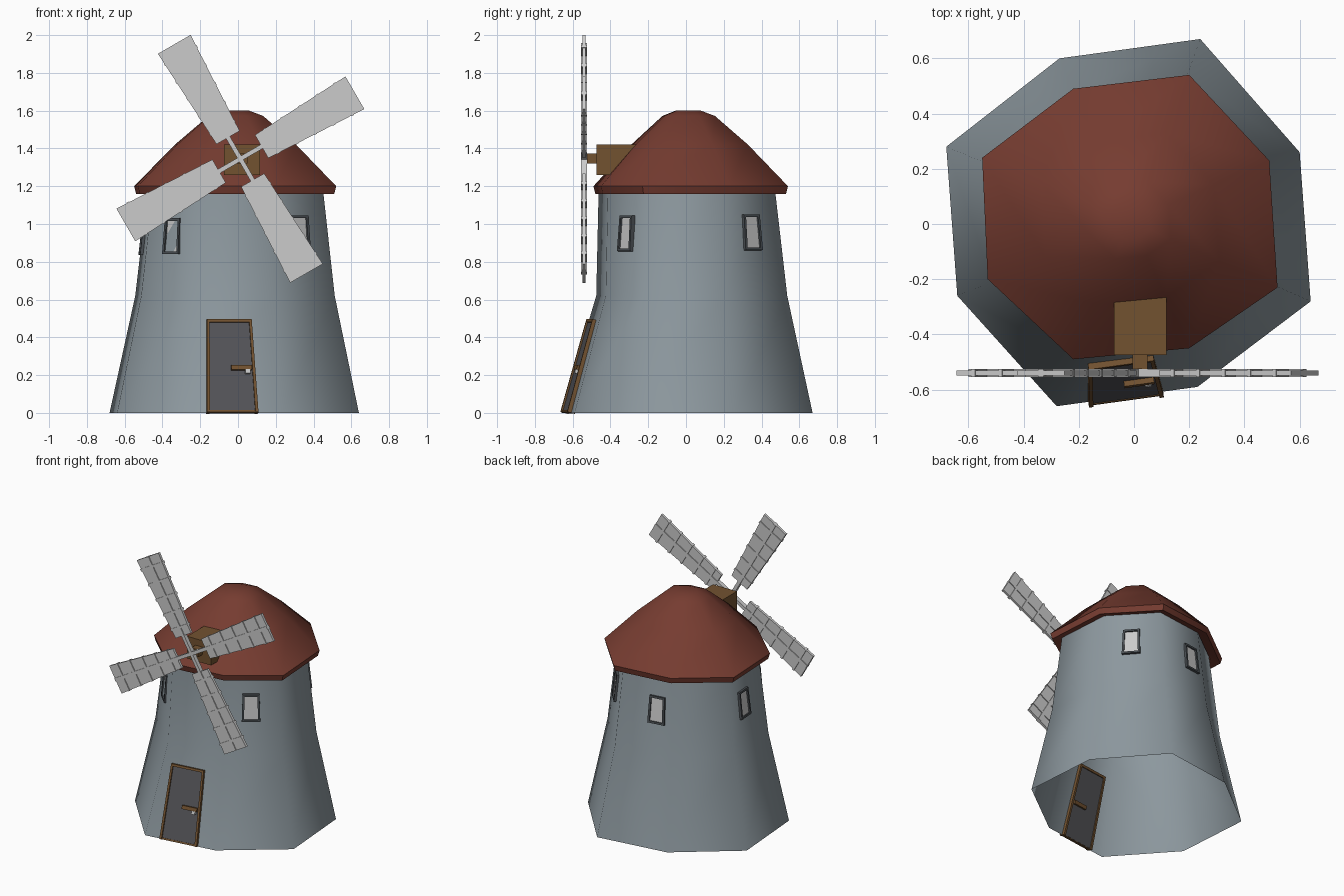
import bpy, bmesh, math
from mathutils import Vector, Matrix

if "Cube" in bpy.data.objects:
    bpy.data.objects.remove(bpy.data.objects["Cube"])

def material(name, rgb):
    m = bpy.data.materials.new(name)
    m.diffuse_color = (*rgb, 1)
    m.use_nodes = True
    m.node_tree.nodes["Principled BSDF"].inputs["Base Color"].default_value = m.diffuse_color
    return m

STONE = material("stone", (0.27, 0.32, 0.35))
RED = material("roof_red", (0.18, 0.045, 0.03))
WOOD = material("wood", (0.17, 0.085, 0.03))
DARK = material("dark_grey", (0.09, 0.09, 0.10))
FRAME = material("frame_grey", (0.07, 0.08, 0.09))
PALE = material("pale", (0.6, 0.6, 0.6))

def finish(bm, name, mat, smooth=False):
    bmesh.ops.recalc_face_normals(bm, faces=bm.faces)
    me = bpy.data.meshes.new(name)
    bm.to_mesh(me)
    bm.free()
    me.materials.append(mat)
    for p in me.polygons:
        p.use_smooth = smooth
    ob = bpy.data.objects.new(name, me)
    bpy.context.collection.objects.link(ob)
    return ob

def loft(rings, name, mat, cap=False):
    bm = bmesh.new()
    vr = [[bm.verts.new(p) for p in r] for r in rings]
    for a, b in zip(vr, vr[1:]):
        n = len(a)
        for i in range(n):
            bm.faces.new((a[i], a[(i + 1) % n], b[(i + 1) % n], b[i]))
    if cap:
        bm.faces.new(vr[-1])
    return finish(bm, name, mat, True)

def boxes(name, mat, M, parts, taper=0.0):
    """Boxes (x0,x1, y0,y1, n0,n1) in a local frame; width grows with y by taper."""
    bm = bmesh.new()
    for x0, x1, y0, y1, n0, n1 in parts:
        v = [bm.verts.new(M @ Vector((x * (1 + taper * y), y, n)))
             for n in (n0, n1) for y in (y0, y1) for x in (x0, x1)]
        for f in ((0, 1, 3, 2), (4, 5, 7, 6), (0, 1, 5, 4), (2, 3, 7, 6), (0, 2, 6, 4), (1, 3, 7, 5)):
            bm.faces.new([v[i] for i in f])
    return finish(bm, name, mat)

def frame(origin, right, up):
    right = right.normalized()
    n = right.cross(up).normalized()
    up = n.cross(right)
    M = Matrix((right, up, n)).transposed().to_4x4()
    M.translation = origin
    return M

# Tower: slightly crooked octagon, waisted, open below
BASE = [(-.28, -.66), (.23, -.59), (.64, -.28), (.60, .26),
        (.24, .67), (-.27, .60), (-.68, .28), (-.64, -.26)]
rings = []
for z, s, front in ((0, 1, 1), (.62, .80, .72), (1.2, .70, .70)):
    rings.append([Vector((x * s, y * (front if i < 2 else s), z))
                  for i, (x, y) in enumerate(BASE)])
loft(rings, "tower", STONE)

def wall_point(i, t, z):
    k = 0 if z < .62 else 1
    a, b = rings[k], rings[k + 1]
    f = (z - a[0].z) / (b[0].z - a[0].z)
    j = (i + 1) % 8
    return a[i].lerp(a[j], t).lerp(b[i].lerp(b[j], t), f)

def wall_frame(i, t, z, dz):
    p = wall_point(i, t, z)
    return frame(p, wall_point(i, t + .1, z) - p, wall_point(i, t, z + dz) - p)

# Roof: eight-sided cap with a thin lip
EAVES = [(-.22, -.49), (.20, -.45), (.52, -.23), (.49, .23),
         (.20, .54), (-.22, .49), (-.55, .24), (-.53, -.20)]
c = Vector((-.01, .01))
roof = []
for s, z in ((.86, 1.18), (.98, 1.16), (1, 1.20), (.60, 1.42), (.27, 1.572), (.13, 1.6)):
    roof.append([(*(c + (Vector(p) - c) * s), z) for p in EAVES])
ob = loft(roof, "roof", RED, True)
bpy.context.view_layer.objects.active = ob
ob.select_set(True)
bpy.ops.object.shade_smooth_by_angle(angle=math.radians(50))

# Door with wooden frame and handle
D = wall_frame(0, .49, 0, .48)
boxes("door_frame", WOOD, D, [(-.137, -.121, 0, .51, -.02, .022), (.121, .137, 0, .51, -.02, .022),
                              (-.137, .137, .494, .51, -.02, .022), (-.137, .137, 0, .012, -.01, .015)], -.25)
boxes("door", DARK, D, [(-.121, .121, .005, .495, -.012, .012)], -.25)
boxes("door_handle", WOOD, D, [(0, .11, .23, .255, .01, .032), (.0, .11, .23, .255, -.03, -.01)])
boxes("door_latch", PALE, D, [(.075, .10, .21, .232, .01, .035)])

# Windows: wall side, position along it, height
for k, (i, t, z) in enumerate(((7, .5, .935), (1, .5, .95), (3, .5, .955), (4, .72, .93), (6, .38, .93))):
    W = wall_frame(i, t, z, .1)
    w, h, b = .058, .095, .014
    boxes(f"window_frame_{k}", FRAME, W,
          [(-w, -w + b, -h, h, -.015, .016), (w - b, w, -h, h, -.015, .016),
           (-w, w, h - b, h, -.015, .016), (-w, w, -h, -h + b, -.015, .016)], -.5)
    boxes(f"window_pane_{k}", PALE, W, [(-w + b, w - b, -h + b, h - b, -.008, .006)], -.5)

# Sail housing and shaft
H = frame(Vector((.022, 0, 1.34)), Vector((1, 0, 0)), Vector((0, 0, 1)))
boxes("sail_housing", WOOD, H, [(-.095, .095, -.08, .08, .26, .475)])
boxes("sail_shaft", WOOD, H, [(-.027, .027, -.02, .034, .46, .525)])

# Four tapered lattice sails
for k in range(4):
    a = math.radians(30 + 90 * k)
    up = Vector((math.cos(a), 0, math.sin(a)))
    right = Vector((math.sin(a), 0, -math.cos(a)))
    S = frame(Vector((.0125, -.54, 1.345)), right, up)
    boxes(f"sail_cloth_{k}", PALE, S, [(-.064, .064, .13, .70, -.009, .009)], .8)
    bars = [(-.066, .066, y - .008, y + .008, -.015, .015)
            for y in (.19, .30, .41, .52, .63)]
    boxes(f"sail_bars_{k}", PALE, S, bars, .8)
    boxes(f"sail_arm_{k}", PALE, S, [(-.012, .012, -.012, .70, -.015, .015)])
